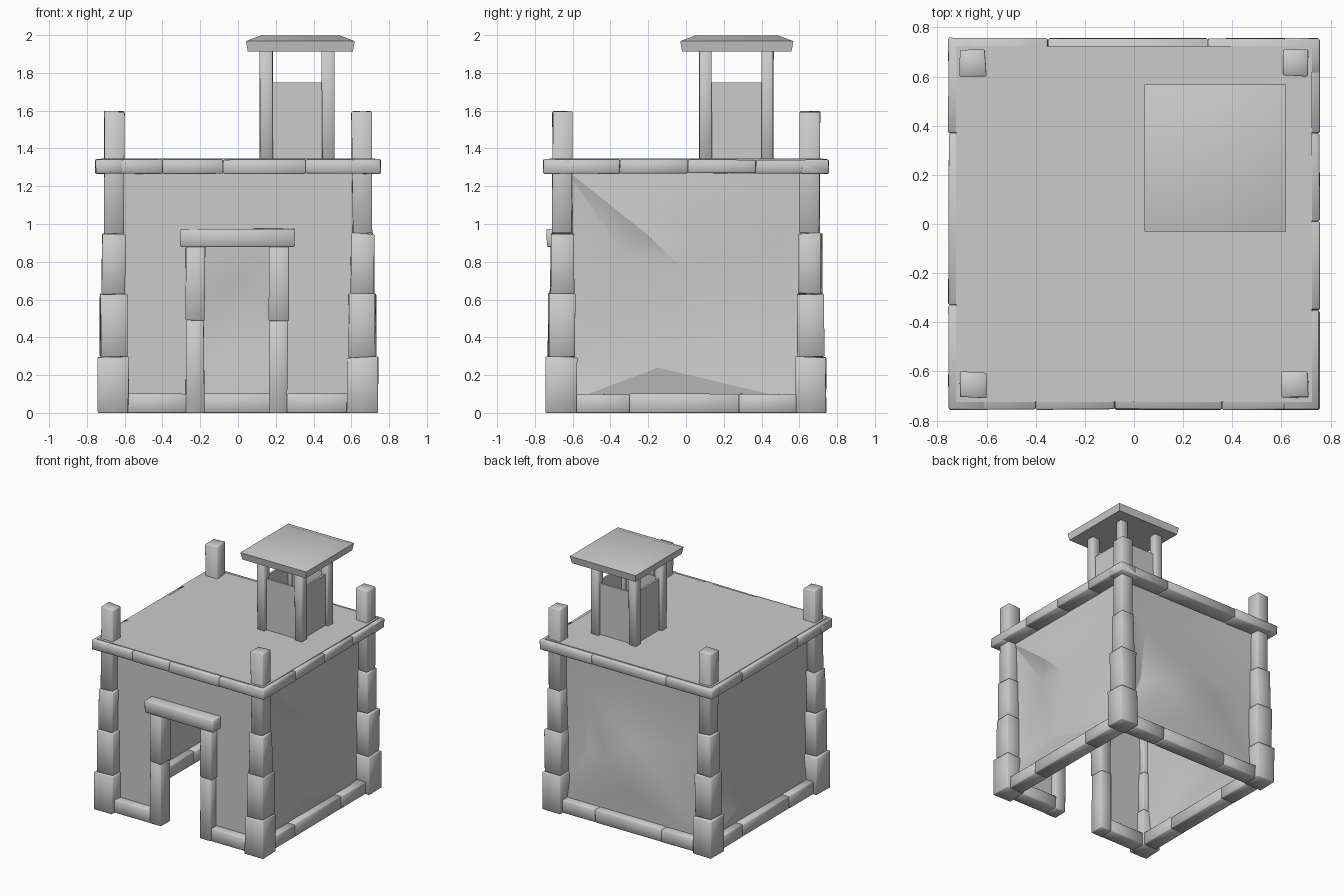
import bpy, bmesh, math, random
from mathutils import Matrix, Vector
from mathutils.geometry import delaunay_2d_cdt

random.seed(4)
if "Cube" in bpy.data.objects:
    bpy.data.objects.remove(bpy.data.objects["Cube"], do_unlink=True)

stone_grey = bpy.data.materials.new("stone_grey")
stone_grey.use_nodes = True
colour = (0.6, 0.6, 0.6, 1)
stone_grey.diffuse_color = colour
stone_grey.node_tree.nodes["Principled BSDF"].inputs["Base Color"].default_value = colour


def finish(bm, name, angle=50):
    bmesh.ops.recalc_face_normals(bm, faces=bm.faces)
    mesh = bpy.data.meshes.new(name)
    bm.to_mesh(mesh)
    bm.free()
    mesh.materials.append(stone_grey)
    ob = bpy.data.objects.new(name, mesh)
    bpy.context.collection.objects.link(ob)
    bpy.ops.object.select_all(action='DESELECT')
    ob.select_set(True)
    bpy.context.view_layer.objects.active = ob
    bpy.ops.object.shade_smooth_by_angle(angle=math.radians(angle))


def add_box(bm, x, y, z, jitter=0.0, bevel=0.0, turn=0):
    """Box from three (min, max) ranges, worn a little, turned in quarter turns."""
    part = bmesh.new()
    bmesh.ops.create_cube(part, size=1)
    for v in part.verts:
        for i, (low, high) in enumerate((x, y, z)):
            v.co[i] = high if v.co[i] > 0 else low
            wear = 0 if i == 2 and v.co[i] <= 0 else jitter
            v.co[i] += random.uniform(-wear, wear)
    if bevel:
        bmesh.ops.bevel(part, geom=part.edges[:], offset=bevel, segments=1, affect='EDGES')
    part.transform(Matrix.Rotation(turn * math.pi / 2, 4, 'Z'))
    scratch = bpy.data.meshes.new("scratch")
    part.to_mesh(scratch)
    part.free()
    bm.from_mesh(scratch)
    bpy.data.meshes.remove(scratch)


def stone_row(bm, joints, y, z, turn):
    for a, b in zip(joints, joints[1:]):
        add_box(bm, (a, b), y, z, 0.003, 0.006, turn)


# Corner columns: four stacked stones narrowing upward
joints = (0, 0.295, 0.63, 0.95, 1.595)
for side_y, depth in ((-1, "front"), (1, "back")):
    for side_x, hand in ((-1, "right"), (1, "left")):
        bm = bmesh.new()
        for course, span in enumerate(zip(joints, joints[1:])):
            inner, outer = 0.58 + 0.008 * course, 0.74 - 0.011 * course
            xs = sorted((side_x * inner, side_x * outer))
            ys = sorted((side_y * inner, side_y * outer))
            add_box(bm, xs, ys, span, 0.005, 0.004)
        finish(bm, f"{depth}_{hand}_column")

# Foundation stones, leaving the doorway open
base_y, base_z = (-0.71, -0.59), (0, 0.1)
bm = bmesh.new()
stone_row(bm, (-0.59, -0.27), base_y, base_z, 0)
stone_row(bm, (0.26, 0.59), base_y, base_z, 0)
for turn in (1, 2, 3):
    stone_row(bm, (-0.59, -0.3, 0.28, 0.59), base_y, base_z, turn)
finish(bm, "foundation_stones")

# Flat front wall around the doorway
bottom, top, reach = 0.05, 1.3, 0.65
bm = bmesh.new()
for left, right, low in ((-reach, -0.2, bottom), (-0.2, 0.2, 0.92), (0.2, reach, bottom)):
    corners = ((left, low), (right, low), (right, top), (left, top))
    bm.faces.new([bm.verts.new((x, -0.645, z)) for x, z in corners])
finish(bm, "front_wall")

# Door frame
for hand, x in (("right", -0.225), ("left", 0.215)):
    bm = bmesh.new()
    add_box(bm, (x - 0.05, x + 0.045), base_y, (0, 0.49), 0.004, 0.004)
    add_box(bm, (x - 0.05, x + 0.05), base_y, (0.49, 0.885), 0.005, 0.004)
    finish(bm, f"{hand}_door_post")
bm = bmesh.new()
add_box(bm, (-0.305, 0.297), (-0.735, -0.58), (0.88, 0.975), 0.004, 0.005)
finish(bm, "door_lintel")

# Rough walls: a level rim, a few raised points and a few hollows on each
rim = [(-reach, bottom), (reach, bottom), (reach, top), (-reach, top)]
rough_walls = [
    ("left_wall", [(0, 0.75), (-0.2, 0.94), (0.08, 0.94), (-0.15, 0.24)],
     [(-0.33, 0.85), (-0.56, 0.3), (0.4, 0.25), (0.5, 0.9)]),
    ("back_wall", [(0, 0.7), (-0.22, 0.5), (0.22, 0.54), (0, 0.3)],
     [(-0.12, 1.05), (-0.45, 0.5), (0.45, 0.75), (-0.4, 0.95)]),
    ("right_wall", [(0, 0.65), (-0.15, 0.3), (0.25, 0.4)],
     [(0, 1.04), (-0.4, 0.35), (0.4, 0.8), (-0.4, 0.85)]),
]
for turn, (name, raised, hollows) in enumerate(rough_walls):
    flat = [Vector(p) for p in rim + raised + hollows]
    outward = [0.64] * len(rim) + [0.685] * len(raised) + [0.61] * len(hollows)
    points, _, triangles, origin, _, _ = delaunay_2d_cdt(flat, [], [], 0, 1e-5)
    bm = bmesh.new()
    verts = [bm.verts.new((outward[source[0]], p.x, p.y))
             for p, source in zip(points, origin)]
    for tri in triangles:
        bm.faces.new([verts[i] for i in tri])
    bm.transform(Matrix.Rotation(turn * math.pi / 2, 4, 'Z'))
    finish(bm, name, 24)

# Roof slab with a rim of worn stones just below its top
bm = bmesh.new()
slab = (-0.725, 0.725)
add_box(bm, slab, slab, (1.275, 1.346))
finish(bm, "roof_slab")
bm = bmesh.new()
edge = 0.755
for turn, cuts in enumerate(((-0.4, -0.08, 0.36), (-0.35, 0.01, 0.37),
                             (-0.3, 0.35), (-0.37, 0.33))):
    stone_row(bm, (-edge, *cuts, edge), (-edge, -0.61), (1.267, 1.341), turn)
finish(bm, "roof_rim_stones")

# Turret posts, with panels between them that leave the top open
cx, cy, spread, deck = 0.313, 0.267, 0.164, 1.34
panels = bmesh.new()


def around(centre, half):
    return centre - half, centre + half


for sx, hand in ((-1, "right"), (1, "left")):
    for sy, depth in ((-1, "front"), (1, "back")):
        bm = bmesh.new()
        add_box(bm, around(cx + sx * spread, 0.033), around(cy + sy * spread, 0.032),
                (deck, 1.92), 0.003, 0.004)
        finish(bm, f"turret_{depth}_{hand}_post")
    height = (deck, 1.75)
    add_box(panels, around(cx + sx * spread, 0.008), around(cy, spread), height)
    add_box(panels, around(cx, spread), around(cy + sx * spread, 0.008), height)
finish(panels, "turret_panels")

# Turret cap: square slab with a softly chamfered top
bm = bmesh.new()
rings = []
for half, z in ((0.278, 1.912), (0.288, 1.968), (0.21, 1.998)):
    rings.append([bm.verts.new((0.33 + sx * half, 0.269 + sy * half * 1.04, z))
                  for sx, sy in ((-1, -1), (1, -1), (1, 1), (-1, 1))])
for low, high in zip(rings, rings[1:]):
    for i in range(4):
        j = (i + 1) % 4
        bm.faces.new((low[i], low[j], high[j], high[i]))
bm.faces.new(rings[0])
bm.faces.new(rings[-1])
finish(bm, "turret_cap", 65)
